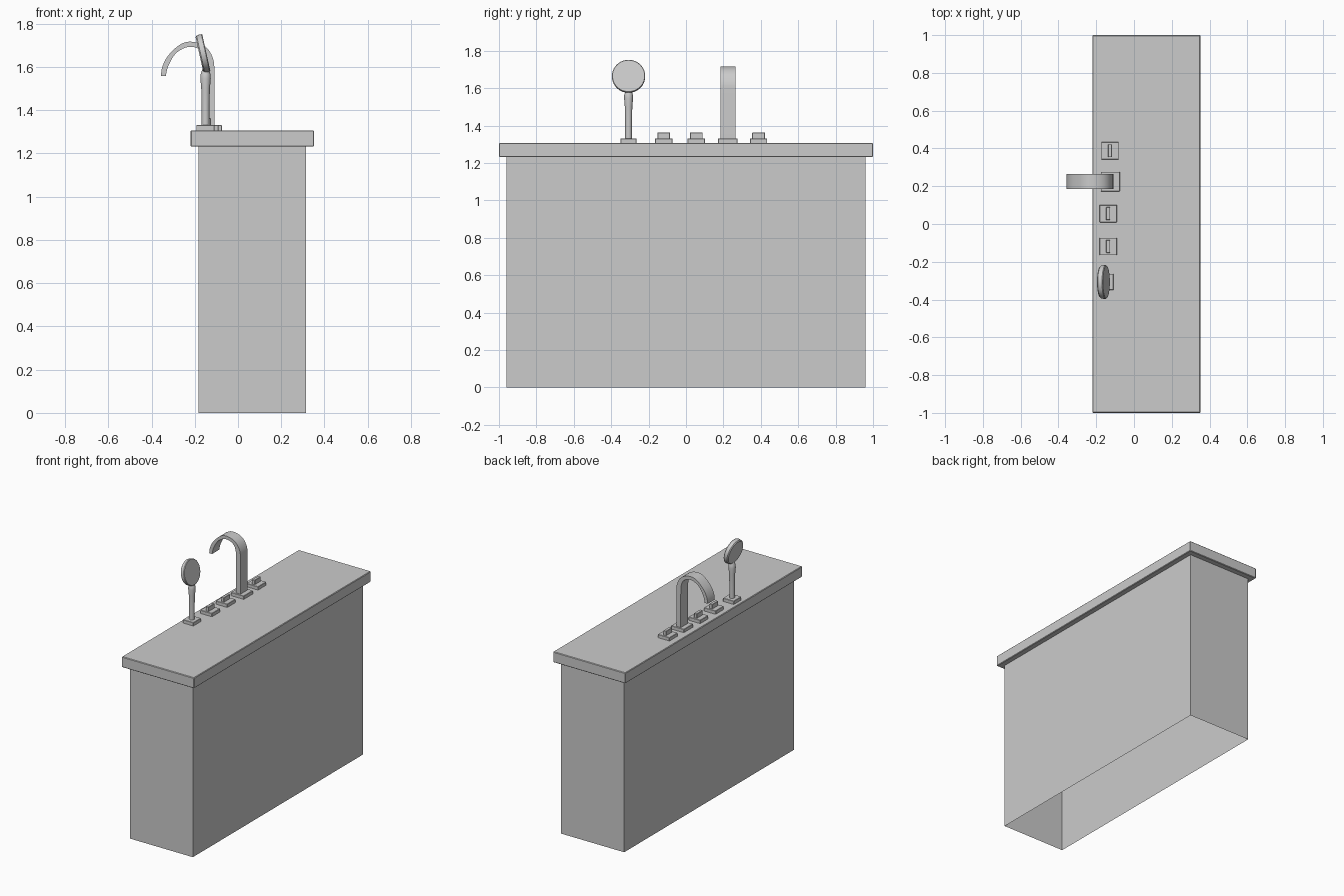
import bpy, bmesh, math
from mathutils import Vector, Matrix

if "Cube" in bpy.data.objects:
    bpy.data.objects.remove(bpy.data.objects["Cube"])

TOP = 1.307      # height of the deck surface
PLATE_TOP = 1.331


def make_object(name, bm, smooth=False):
    bmesh.ops.recalc_face_normals(bm, faces=bm.faces)
    mesh = bpy.data.meshes.new(name)
    bm.to_mesh(mesh)
    bm.free()
    ob = bpy.data.objects.new(name, mesh)
    bpy.context.collection.objects.link(ob)
    if smooth:
        bpy.ops.object.select_all(action='DESELECT')
        ob.select_set(True)
        bpy.context.view_layer.objects.active = ob
        bpy.ops.object.shade_smooth_by_angle(angle=math.radians(35))
    return ob


def box(name, x, y, z, bevel=0, open_ends=False):
    bm = bmesh.new()
    size = Vector((x[1] - x[0], y[1] - y[0], z[1] - z[0]))
    mid = Vector((sum(x), sum(y), sum(z))) / 2
    bmesh.ops.create_cube(bm, size=1, matrix=Matrix.Translation(mid) @ Matrix.Diagonal((*size, 1)))
    if open_ends:
        ends = [f for f in bm.faces if abs(f.normal.z) > 0.9]
        bmesh.ops.delete(bm, geom=ends, context='FACES')
    if bevel:
        bmesh.ops.bevel(bm, geom=bm.edges[:], offset=bevel, segments=1, affect='EDGES')
    return make_object(name, bm)


def spline(pts, steps=4):
    """Smooth curve through 2D points."""
    p = [Vector(q) for q in pts]
    p = [2 * p[0] - p[1]] + p + [2 * p[-1] - p[-2]]
    out = []
    for a, b, c, d in zip(p, p[1:], p[2:], p[3:]):
        for i in range(steps):
            t = i / steps
            out.append(0.5 * (2 * b + (c - a) * t + (2 * a - 5 * b + 4 * c - d) * t * t
                              + (3 * b - a - 3 * c + d) * t ** 3))
    return out + [p[-2]]


def lathe(name, profile, matrix, sides=32):
    """Closed solid of (radius, height) rings around local z."""
    bm = bmesh.new()
    rings = [[bm.verts.new((r * math.cos(k * math.tau / sides), r * math.sin(k * math.tau / sides), h))
              for k in range(sides)] for r, h in profile]
    for lo, hi in zip(rings, rings[1:]):
        for k in range(sides):
            n = (k + 1) % sides
            bm.faces.new((lo[k], lo[n], hi[n], hi[k]))
    bm.faces.new(rings[0][::-1])
    bm.faces.new(rings[-1])
    bmesh.ops.transform(bm, matrix=matrix, verts=bm.verts)
    return make_object(name, bm, True)


# Base cabinet (open underneath) and overhanging deck
box("base", (-0.183, 0.315), (-0.96, 0.96), (0, 1.235), open_ends=True)
box("deck", (-0.22, 0.352), (-1, 1), (1.231, TOP), bevel=0.004)

# Three tap controls: square plate with a thin lever bar
for i, (x, y) in enumerate([(-0.127, 0.388), (-0.137, 0.055), (-0.137, -0.119)]):
    box(f"tap_plate_{i}", (x - 0.046, x + 0.046), (y - 0.046, y + 0.046), (TOP - 0.004, PLATE_TOP), 0.002)
    box(f"tap_lever_{i}", (x - 0.011, x + 0.011), (y - 0.034, y + 0.034), (PLATE_TOP - 0.004, 1.363), 0.002)

# Plates of the spout and hand shower
box("spout_plate", (-0.176, -0.075), (0.172, 0.276), (TOP - 0.004, PLATE_TOP), 0.002)
box("shower_plate", (-0.193, -0.108), (-0.350, -0.264), (TOP - 0.004, PLATE_TOP), 0.002)

# Flat arched spout: side profile extruded along y
outer = spline([(-0.109, 1.57), (-0.113, 1.63), (-0.138, 1.681), (-0.18, 1.709), (-0.234, 1.716),
                (-0.28, 1.695), (-0.327, 1.647), (-0.35, 1.60), (-0.357, 1.558)])
inner = spline([(-0.334, 1.558), (-0.324, 1.60), (-0.297, 1.651), (-0.265, 1.679), (-0.225, 1.693),
                (-0.185, 1.685), (-0.157, 1.66), (-0.146, 1.62), (-0.144, 1.57)])
outline = [(-0.109, 1.327)] + outer + inner + [(-0.144, 1.327)]
bm = bmesh.new()
face = bm.faces.new([bm.verts.new((p[0], 0.184, p[1])) for p in outline])
ext = bmesh.ops.extrude_face_region(bm, geom=[face])
bmesh.ops.translate(bm, vec=(0, 0.081, 0),
                    verts=[v for v in ext['geom'] if isinstance(v, bmesh.types.BMVert)])
make_object("spout", bm, True)

# Hand shower: tapered grip and tilted disc head
lathe("shower_grip", [(0.018, 1.327), (0.018, 1.42), (0.02, 1.50), (0.024, 1.545), (0.023, 1.565),
                      (0.016, 1.585), (0.012, 1.60)], Matrix.Translation((-0.150, -0.307, 0)), 24)
tilt = Matrix.Translation((-0.162, -0.307, 1.662)) @ Matrix.Rotation(math.radians(90 - 12.5), 4, 'Y')
lathe("shower_head", [(0.080, -0.017), (0.087, -0.011), (0.089, 0.0), (0.089, 0.012), (0.086, 0.016)], tilt, 40)
